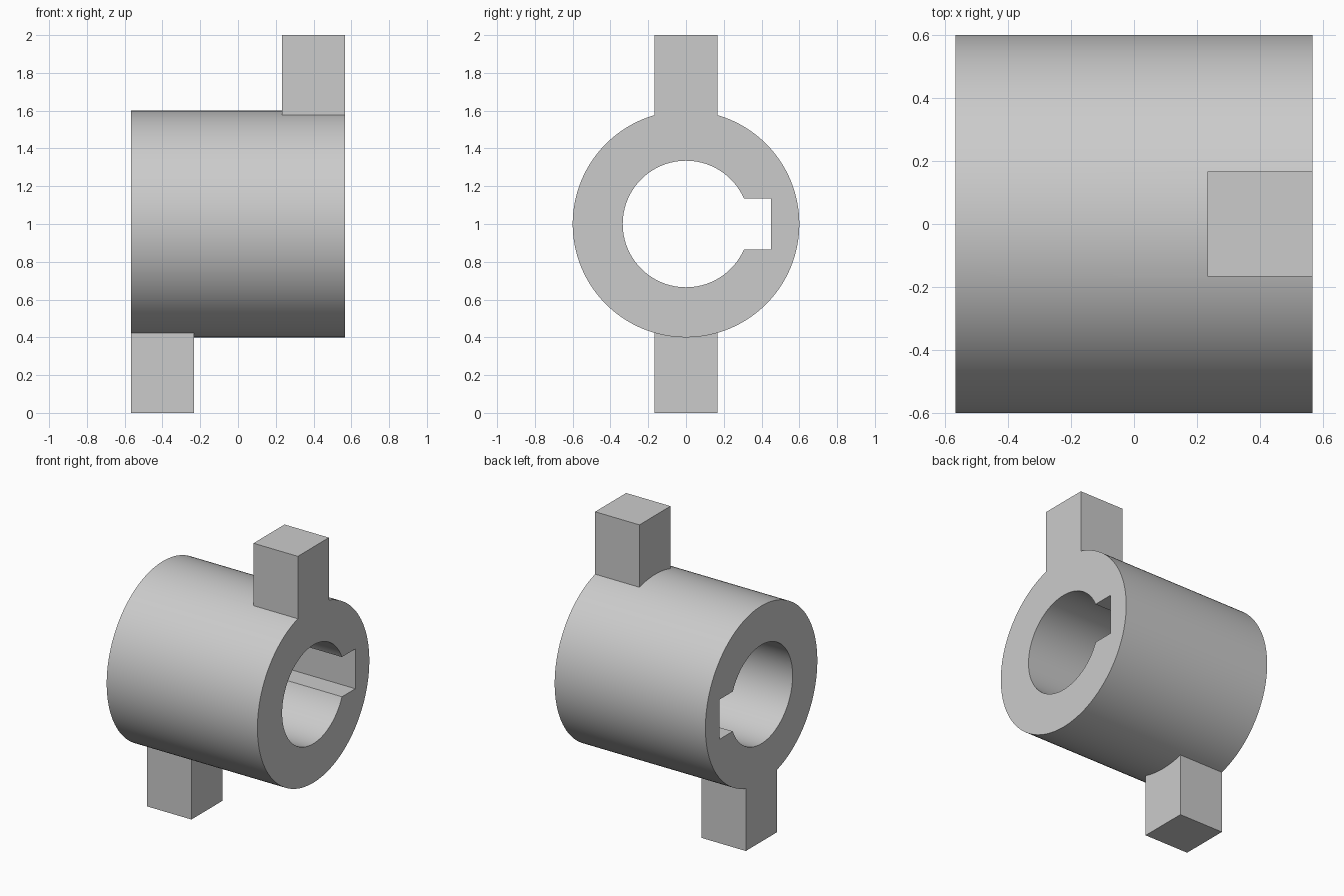
import bpy
from math import pi

cube = bpy.data.objects.get("Cube")
if cube:
    bpy.data.objects.remove(cube, do_unlink=True)

LENGTH, OUTER, BORE = 1.132, 0.6, 0.335
LUG, AXIS_Z = 0.333, 1.0

grey = bpy.data.materials.new("plain grey")
grey.use_nodes = True
grey.diffuse_color = (0.6, 0.6, 0.6, 1)
grey.node_tree.nodes["Principled BSDF"].inputs["Base Color"].default_value = (0.6, 0.6, 0.6, 1)


def cylinder(name, radius, length):
    bpy.ops.mesh.primitive_cylinder_add(vertices=128, radius=radius, depth=length,
                                        location=(0, 0, AXIS_Z), rotation=(0, pi / 2, 0))
    ob = bpy.context.object
    ob.name = name
    bpy.ops.object.transform_apply(location=True, rotation=True, scale=True)
    return ob


def box(name, low, high):
    centre = [(a + b) / 2 for a, b in zip(low, high)]
    bpy.ops.mesh.primitive_cube_add(size=1, location=centre)
    ob = bpy.context.object
    ob.name = name
    ob.scale = [b - a for a, b in zip(low, high)]
    bpy.ops.object.transform_apply(location=True, rotation=True, scale=True)
    return ob


def combine(target, tool, operation):
    mod = target.modifiers.new(tool.name, "BOOLEAN")
    mod.operation, mod.solver, mod.object = operation, "EXACT", tool
    bpy.ops.object.select_all(action="DESELECT")
    target.select_set(True)
    bpy.context.view_layer.objects.active = target
    bpy.ops.object.modifier_apply(modifier=mod.name)
    bpy.data.objects.remove(tool, do_unlink=True)


# Sleeve body
end = LENGTH / 2
sleeve = cylinder("lugged_sleeve", OUTER, LENGTH)
sleeve.data.materials.append(grey)

# Square lugs at opposite ends, one up and one down
half = LUG / 2
combine(sleeve, box("upper_lug", (end - LUG, -half, 1.5), (end, half, 2)), "UNION")
combine(sleeve, box("lower_lug", (-end, -half, 0), (LUG - end, half, 0.5)), "UNION")

# Through bore and keyway
combine(sleeve, cylinder("bore", BORE, LENGTH * 2), "DIFFERENCE")
combine(sleeve, box("keyway", (-LENGTH, 0, AXIS_Z - 0.134),
                    (LENGTH, 0.45, AXIS_Z + 0.136)), "DIFFERENCE")

bpy.ops.object.shade_smooth_by_angle(angle=pi / 9)
